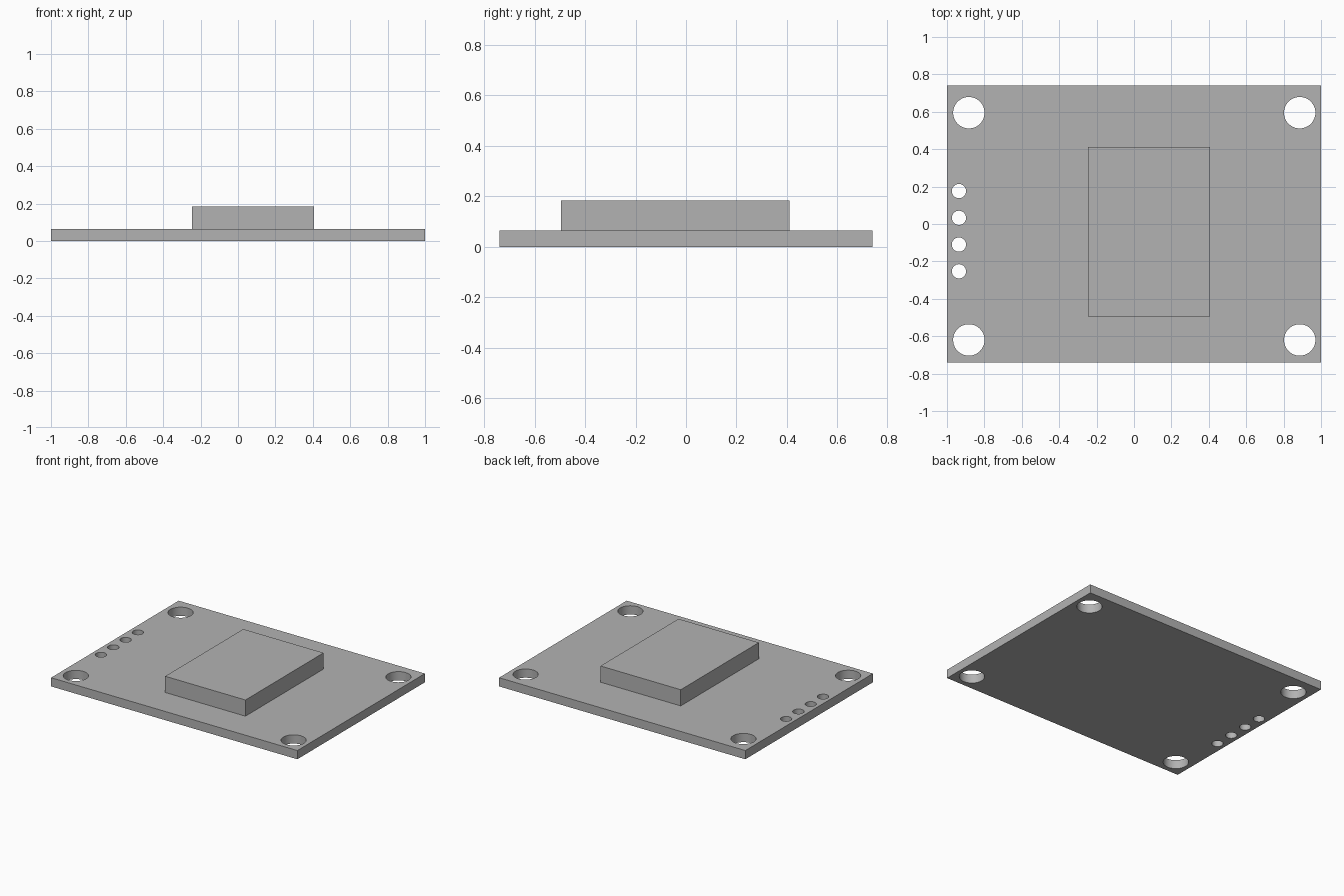
import bpy
import math

default_cube = bpy.data.objects.get("Cube")
if default_cube:
    bpy.data.objects.remove(default_cube, do_unlink=True)

BOARD_TOP = 0.064
CHIP_TOP = 0.183

grey = bpy.data.materials.new("plain_grey")
grey.use_nodes = True
colour = (0.45, 0.45, 0.45, 1)
grey.diffuse_color = colour
grey.node_tree.nodes["Principled BSDF"].inputs["Base Color"].default_value = colour


def box(name, x0, x1, y0, y1, z0, z1):
    bpy.ops.mesh.primitive_cube_add(
        size=1, location=((x0 + x1) / 2, (y0 + y1) / 2, (z0 + z1) / 2))
    obj = bpy.context.object
    obj.name = name
    obj.scale = (x1 - x0, y1 - y0, z1 - z0)
    bpy.ops.object.transform_apply(location=False, rotation=False, scale=True)
    obj.data.materials.append(grey)
    return obj


def drill(target, x, y, radius):
    """Cut a round through-hole and discard the cutter."""
    bpy.ops.mesh.primitive_cylinder_add(
        vertices=48, radius=radius, depth=0.4, location=(x, y, BOARD_TOP / 2))
    cutter = bpy.context.object
    cutter.name = "hole_cutter"
    cutter.hide_render = True
    cutter.data.materials.append(grey)
    mod = target.modifiers.new("hole", "BOOLEAN")
    mod.operation = "DIFFERENCE"
    mod.solver = "EXACT"
    mod.object = cutter
    bpy.ops.object.select_all(action="DESELECT")
    target.select_set(True)
    bpy.context.view_layer.objects.active = target
    bpy.ops.object.modifier_apply(modifier=mod.name)
    bpy.data.objects.remove(cutter, do_unlink=True)


# Circuit board
board = box("circuit_board", -1, 1, -0.74, 0.74, 0, BOARD_TOP)

# Mounting holes near the corners
for x in (-0.883, 0.886):
    for y in (-0.62, 0.595):
        drill(board, x, y, 0.084)

# Row of pin holes along the right-hand edge
for i in range(4):
    drill(board, -0.936, -0.253 + i * 0.143, 0.038)

bpy.ops.object.shade_smooth_by_angle(angle=math.radians(30))

# Raised display block
box("display_block", -0.245, 0.407, -0.495, 0.411, BOARD_TOP, CHIP_TOP)
